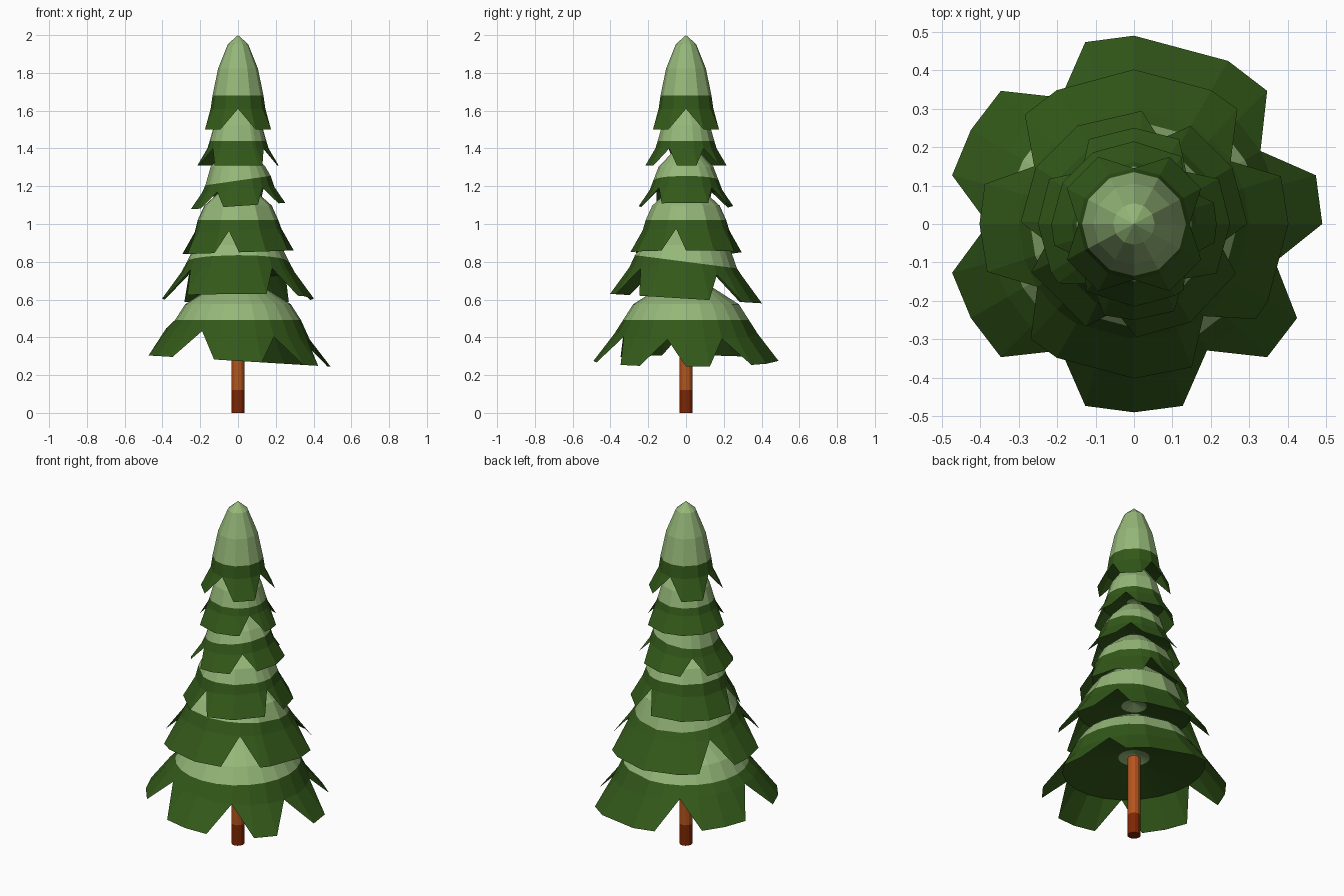
import bpy, bmesh, math

if "Cube" in bpy.data.objects:
    bpy.data.objects.remove(bpy.data.objects["Cube"])


def material(name, rgb):
    m = bpy.data.materials.new(name)
    m.diffuse_color = (*rgb, 1)
    m.use_nodes = True
    m.node_tree.nodes["Principled BSDF"].inputs["Base Color"].default_value = m.diffuse_color
    return m


LIGHT = material("light green", (0.30, 0.475, 0.19))
DARK = material("dark green", (0.033, 0.100, 0.010))
BARK = material("bark", (0.45, 0.09, 0.012))
ROOT = material("dark bark", (0.21, 0.020, 0.001))


def finish(bm, name, mats):
    me = bpy.data.meshes.new(name)
    bm.to_mesh(me)
    bm.free()
    for m in mats:
        me.materials.append(m)
    ob = bpy.data.objects.new(name, me)
    bpy.context.collection.objects.link(ob)
    return ob


def face(bm, verts, mat):
    unique = list(dict.fromkeys(verts))
    if len(unique) > 2:
        bm.faces.new(unique).material_index = mat


def tier(name, apex, band, mid, rim, notches, half, shoulder=(0.84, 0.4),
         band_tilt=(0, 0), rim_tilt=(0, 0)):
    """Domed light cap, flared dark skirt with V notches, hollow dark underside."""
    # angles: corners of a 12-gon plus the two sides and tip of every notch
    marks = []
    for c in notches:
        marks += [(c - half, False), (c % 360, True), (c + half, False)]
    marks = [(a % 360, tip) for a, tip in marks]

    def gap(a, b):
        return abs((a - b + 180) % 360 - 180)
    for a in range(0, 360, 30):
        if all(gap(a, c) > half + 1 for c in notches) and all(gap(a, m) > 6 for m, _ in marks):
            marks.append((a, False))
    marks.sort()

    bm = bmesh.new()

    def point(a, r, z, tilt=(0, 0)):
        c, s = math.cos(math.radians(a)), math.sin(math.radians(a))
        return bm.verts.new((r * c, r * s, z + tilt[0] * c + tilt[1] * s))

    br, bz = band
    h = apex - bz
    profile = [(br * 0.40, bz + h * 0.85, (0, 0)),
               (br * shoulder[0], bz + h * shoulder[1], (0, 0)),
               (br, bz, band_tilt), (*mid, rim_tilt)]
    rings = [[point(a, *p) for a, _ in marks] for p in profile]
    edge = [rings[3][i] if tip else point(a, *rim, rim_tilt)
            for i, (a, tip) in enumerate(marks)]
    rings.append(edge)
    top = point(0, 0, apex)
    # underside rises inward and ends in a small light centre
    inner = [point(a, br * 0.25, mid[1] + br * 0.17) for a, _ in marks]
    under = point(0, 0, mid[1] + br * 0.25)
    n = len(marks)
    for i in range(n):
        j = (i + 1) % n
        face(bm, [top, rings[0][i], rings[0][j]], 0)
        for k in range(4):
            a, b = rings[k], rings[k + 1]
            face(bm, [a[i], b[i], b[j], a[j]], 0 if k < 2 else 1)
        face(bm, [inner[i], inner[j], rings[3][j], rings[3][i]], 1)
        face(bm, [under, inner[j], inner[i]], 0)
    return finish(bm, name, [LIGHT, DARK])


# Foliage tiers, bottom to top: apex height, then (radius, height) rings
tier("branches_1", 0.70, (0.333, 0.492), (0.380, 0.418), (0.49, 0.275),
     [30, 120, 180, 240, 300, 345], 15, rim_tilt=(-0.03, 0))
tier("branches_2", 1.02, (0.27, 0.80), (0.30, 0.745), (0.402, 0.605),
     [33, 150, 213, 307], 15, band_tilt=(0, -0.035), rim_tilt=(0, -0.025))
tier("branches_3", 1.21, (0.213, 1.022), (0.23, 0.965), (0.295, 0.85),
     [73, 192, 258, 347], 13, rim_tilt=(0.01, 0))
tier("branches_4", 1.41, (0.173, 1.23), (0.192, 1.18), (0.25, 1.095),
     [45, 135, 235, 312], 17, band_tilt=(0.025, 0), rim_tilt=(0.017, 0))
tier("branches_5", 1.65, (0.15, 1.44), (0.162, 1.40), (0.215, 1.31),
     [35, 215, 327], 20)
tier("treetop", 2.0, (0.135, 1.68), (0.145, 1.61), (0.198, 1.50),
     [0, 90, 180, 270], 28, shoulder=(0.78, 0.45))

# Trunk with a darker foot
bm = bmesh.new()
levels = [0, 0.12, 0.47]
rings = [[bm.verts.new((0.035 * math.cos(math.tau * i / 12),
                        0.035 * math.sin(math.tau * i / 12), z)) for i in range(12)]
         for z in levels]
for k in range(2):
    for i in range(12):
        j = (i + 1) % 12
        face(bm, [rings[k][i], rings[k][j], rings[k + 1][j], rings[k + 1][i]], 1 - k)
face(bm, rings[0][::-1], 1)
face(bm, rings[2], 0)
finish(bm, "trunk", [BARK, ROOT])
